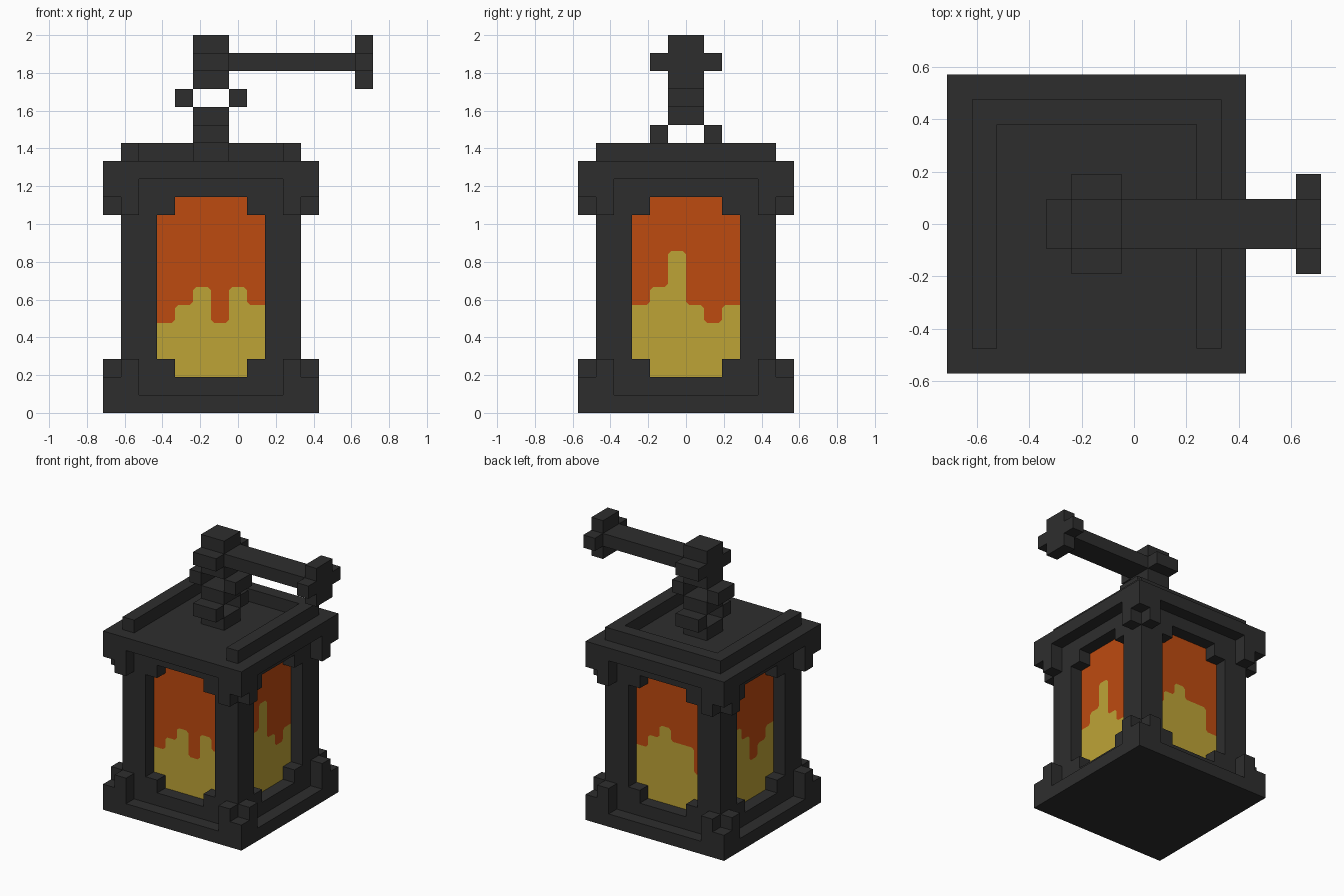
import bpy, bmesh
from math import pi
from mathutils import Matrix, Vector

cube = bpy.data.objects.get("Cube")
if cube:
    bpy.data.objects.remove(cube, do_unlink=True)

U = 2 / 21                                # one block
ORIGIN = Vector((-7.5, -6, 0))            # block grid corner
AXIS = Vector((6, 6, 0))                  # lantern body axis, in blocks
FLIP = Matrix.Translation((0, 0, 14)) @ Matrix.Scale(-1, 4, (0, 0, 1))


def material(name, rgb):
    mat = bpy.data.materials.new(name)
    mat.use_nodes = True
    mat.diffuse_color = (*rgb, 1)
    mat.node_tree.nodes["Principled BSDF"].inputs["Base Color"].default_value = (*rgb, 1)
    return mat


IRON = material("dark_iron", (0.027, 0.027, 0.027))
ORANGE = material("glass_orange", (0.515, 0.069, 0.005))
YELLOW = material("flame_yellow", (0.515, 0.371, 0.037))


def turn(k):
    return (Matrix.Translation(AXIS) @ Matrix.Rotation(k * pi / 2, 4, 'Z')
            @ Matrix.Translation(-AXIS))


def finish(name, bm, mats):
    bm.transform(Matrix.Scale(U, 4) @ Matrix.Translation(ORIGIN))
    mesh = bpy.data.meshes.new(name)
    bm.to_mesh(mesh)
    bm.free()
    for mat in mats:
        mesh.materials.append(mat)
    obj = bpy.data.objects.new(name, mesh)
    bpy.context.collection.objects.link(obj)


def blocks(name, boxes, transforms=(Matrix(),)):
    """Boxes given as (x, y, z) ranges in blocks, repeated by each transform."""
    bm = bmesh.new()
    for t in transforms:
        for spans in boxes:
            lo, hi = (Vector(s[i] for s in spans) for i in (0, 1))
            place = Matrix.Translation((lo + hi) / 2) @ Matrix.Diagonal((*(hi - lo), 1))
            bmesh.ops.create_cube(bm, size=1, matrix=t @ place)
    bmesh.ops.recalc_face_normals(bm, faces=bm.faces)
    finish(name, bm, [IRON])


sides = [turn(k) for k in range(4)]
both_ends = sides + [FLIP @ t for t in sides]

# Base and roof plates with the stepped sills
blocks("base_plate", [((0, 12), (0, 12), (0, 1)), ((1, 11), (1, 11), (1, 2))])
blocks("roof_plate", [((0, 12), (0, 12), (13, 14)), ((1, 11), (1, 11), (12, 13))])

# Corner posts, window corner brackets and outer corner caps
blocks("corner_posts", [((1, 3), (1, 3), (2, 12))], sides)
blocks("window_brackets", [((3, 4), (1, 2), (2, 3)), ((8, 9), (1, 2), (2, 3))], both_ends)
blocks("corner_caps", [((0, 2), (0, 1), (1, 2)), ((0, 1), (1, 2), (1, 2)),
                       ((1, 2), (0, 1), (2, 3)), ((0, 1), (1, 2), (2, 3))], both_ends)

# Raised rim on the roof, open at the front
blocks("roof_rim", [((1, 2), (1, 11), (14, 15)), ((10, 11), (1, 11), (14, 15)),
                    ((2, 10), (10, 11), (14, 15))])

# Two chain links set crosswise
blocks("lower_link", [((5, 7), (5, 7), (14, 15)), ((5, 7), (4, 5), (15, 16)),
                      ((5, 7), (7, 8), (15, 16)), ((5, 7), (5, 7), (16, 17))])
blocks("upper_link", [((4, 5), (5, 7), (17, 18)), ((7, 8), (5, 7), (17, 18))])

# Hanging arm with its hub and wall bracket
for part, x in (("arm_hub", (5, 7)), ("wall_bracket", (14, 15))):
    blocks(part, [(x, (5, 7), (18, 21)), (x, (4, 5), (19, 20)), (x, (7, 8), (19, 20))])
blocks("hanging_arm", [((7, 14), (5, 7), (19, 20))])


def window(name, heights, t):
    """Pane split along a stepped flame line with softened corners."""
    c = 0.18
    line = [(3, heights[0])]
    for n, (a, b) in enumerate(zip(heights, heights[1:])):
        if a != b:
            x, s = 4 + n, c if b > a else -c
            line += [(x - c, a), (x, a + s), (x, b - s), (x + c, b)]
    line.append((9, heights[-1]))
    bm = bmesh.new()
    edge = [bm.verts.new((x, 2, z)) for x, z in line]
    low = [bm.verts.new((x, 2, 2)) for x in (3, 9)]
    top = [bm.verts.new((x, 2, 12)) for x in (9, 3)]
    bm.faces.new(edge + top).material_index = 0
    bm.faces.new(low + edge[::-1]).material_index = 1
    bm.transform(t)
    finish(name, bm, [ORANGE, YELLOW])


# Glowing windows, flame heights in blocks
flames = {"front_window": (5, 6, 7, 5, 7, 6), "left_window": (6, 7, 9, 6, 5, 6),
          "back_window": (6, 7, 8, 7, 7, 5), "right_window": (7, 8, 7, 5, 6, 7)}
for (name, heights), t in zip(flames.items(), sides):
    window(name, heights, t)
